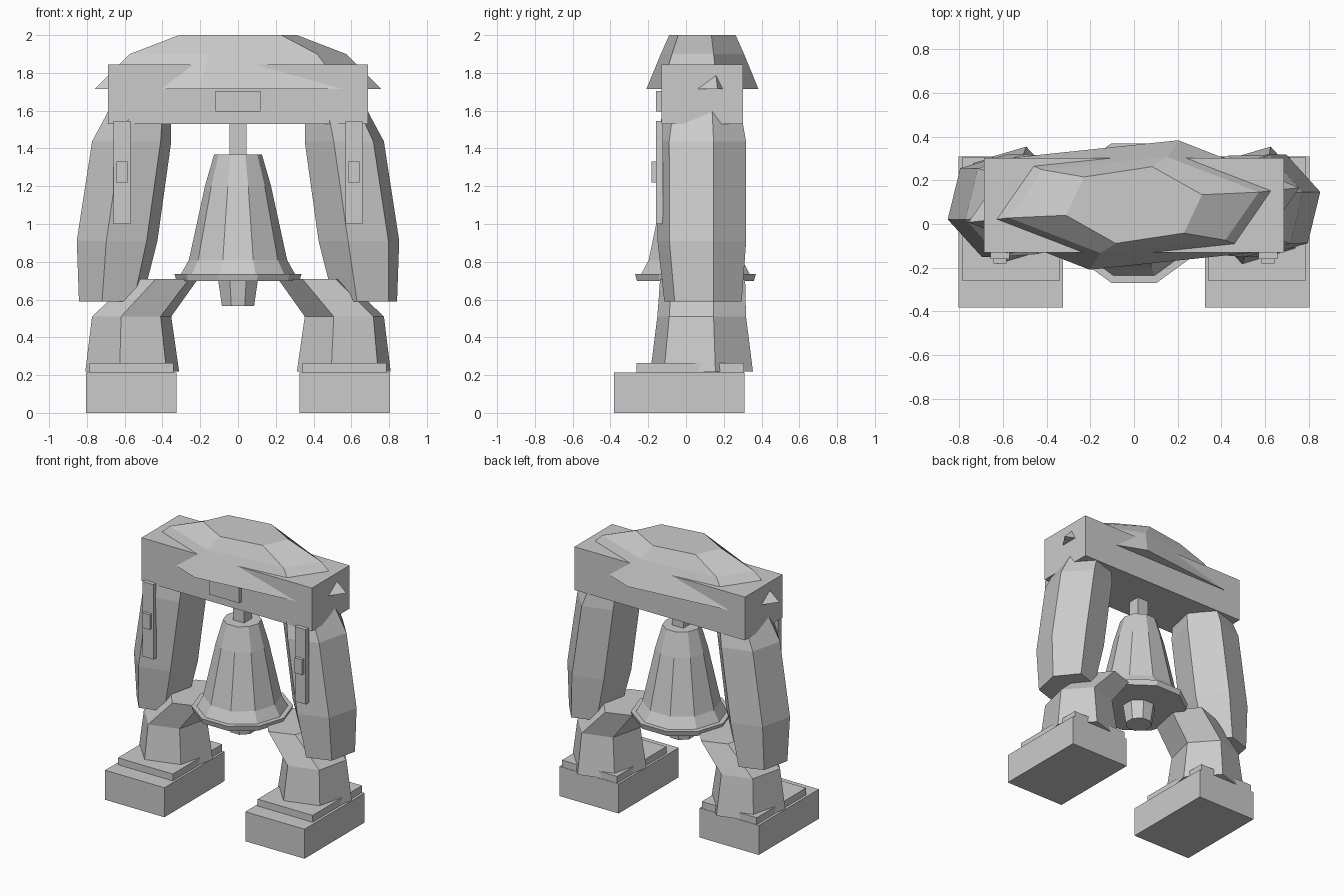
import bpy
from math import sin, cos, pi, radians

cube = bpy.data.objects.get("Cube")
if cube:
    bpy.data.objects.remove(cube, do_unlink=True)

stone = bpy.data.materials.new("plain_grey_stone")
stone.use_nodes = True
GREY = (0.6, 0.6, 0.6, 1)
stone.diffuse_color = GREY
stone.node_tree.nodes["Principled BSDF"].inputs["Base Color"].default_value = GREY


def add_mesh(name, verts, faces):
    mesh = bpy.data.meshes.new(name)
    mesh.from_pydata(verts, [], faces)
    mesh.materials.append(stone)
    obj = bpy.data.objects.new(name, mesh)
    bpy.context.collection.objects.link(obj)
    return obj


def box(name, x, y, z):
    """Block spanning three (low, high) ranges."""
    verts = [(a, b, c) for c in z for a, b in
             ((x[0], y[0]), (x[1], y[0]), (x[1], y[1]), (x[0], y[1]))]
    sides = [(i, (i + 1) % 4, (i + 1) % 4 + 4, i + 4) for i in range(4)]
    return add_mesh(name, verts, sides + [(3, 2, 1, 0), (4, 5, 6, 7)])


def loft(name, rings, sides, turn):
    """Faceted column through rings of (centre x, centre y, z, radius x, radius y)."""
    angles = [radians(turn) + 2 * pi * i / sides for i in range(sides)]
    verts = [(cx + rx * cos(a), cy + ry * sin(a), z)
             for cx, cy, z, rx, ry in rings for a in angles]
    faces = []
    for k in range(len(rings) - 1):
        for i in range(sides):
            j = (i + 1) % sides
            faces.append((k * sides + i, k * sides + j,
                          (k + 1) * sides + j, (k + 1) * sides + i))
    last = (len(rings) - 1) * sides
    faces.append(tuple(reversed(range(sides))))
    faces.append(tuple(range(last, last + sides)))
    return add_mesh(name, verts, faces)


# Crossbeam with its faceted rock cap and front plaque
box("crossbeam", (-0.687, 0.687), (-0.13, 0.303), (1.53, 1.845))
loft("rock_cap", [(0, 0.087, 1.715, 0.785, 0.307),
                  (0, 0.087, 1.9, 0.592, 0.228),
                  (0, 0.087, 2.0, 0.323, 0.182)], 6, 15)
box("front_plaque", (-0.12, 0.12), (-0.16, -0.12), (1.595, 1.705))

# Supports on each side: the centres mirror, the stones keep their facing
for side, s in (("right", -1), ("left", 1)):
    def span(a, b):
        return tuple(sorted((s * a, s * b)))

    box(side + "_foot_block", span(0.326, 0.804), (-0.382, 0.31), (0, 0.215))
    box(side + "_foot_step", span(0.342, 0.785), (-0.262, 0.307), (0.2, 0.265))
    loft(side + "_lower_leg", [(s * 0.56, 0.083, 0.22, 0.257, 0.281),
                               (s * 0.563, 0.083, 0.51, 0.217, 0.243),
                               (s * 0.387, 0.088, 0.71, 0.182, 0.233)], 6, 15)
    loft(side + "_upper_pillar", [(s * 0.675, 0.09, 0.59, 0.173, 0.212),
                                  (s * 0.64, 0.084, 0.91, 0.221, 0.243),
                                  (s * 0.563, 0.083, 1.437, 0.217, 0.243),
                                  (s * 0.515, 0.083, 1.62, 0.165, 0.21)], 6, 15)
    box(side + "_pillar_plate", span(0.57, 0.658), (-0.16, -0.122), (1.0, 1.545))
    box(side + "_plate_stud", span(0.584, 0.643), (-0.182, -0.15), (1.22, 1.33))

# Bell with hanger and clapper
BELL_Y = 0.05
box("bell_hanger", (-0.045, 0.045), (BELL_Y - 0.045, BELL_Y + 0.045), (1.35, 1.55))
profile = [(0.31, 0.72), (0.26, 0.81), (0.175, 1.2), (0.127, 1.367)]
loft("bell_body", [(0, BELL_Y, z, r, r) for r, z in profile], 10, 0)
loft("bell_rim", [(0, BELL_Y, z, r, r) for r, z in ((0.325, 0.697), (0.336, 0.735))], 10, 0)
loft("bell_clapper", [(0, BELL_Y, z, r, r) for r, z in ((0.092, 0.565), (0.115, 0.71))], 8, 22.5)
